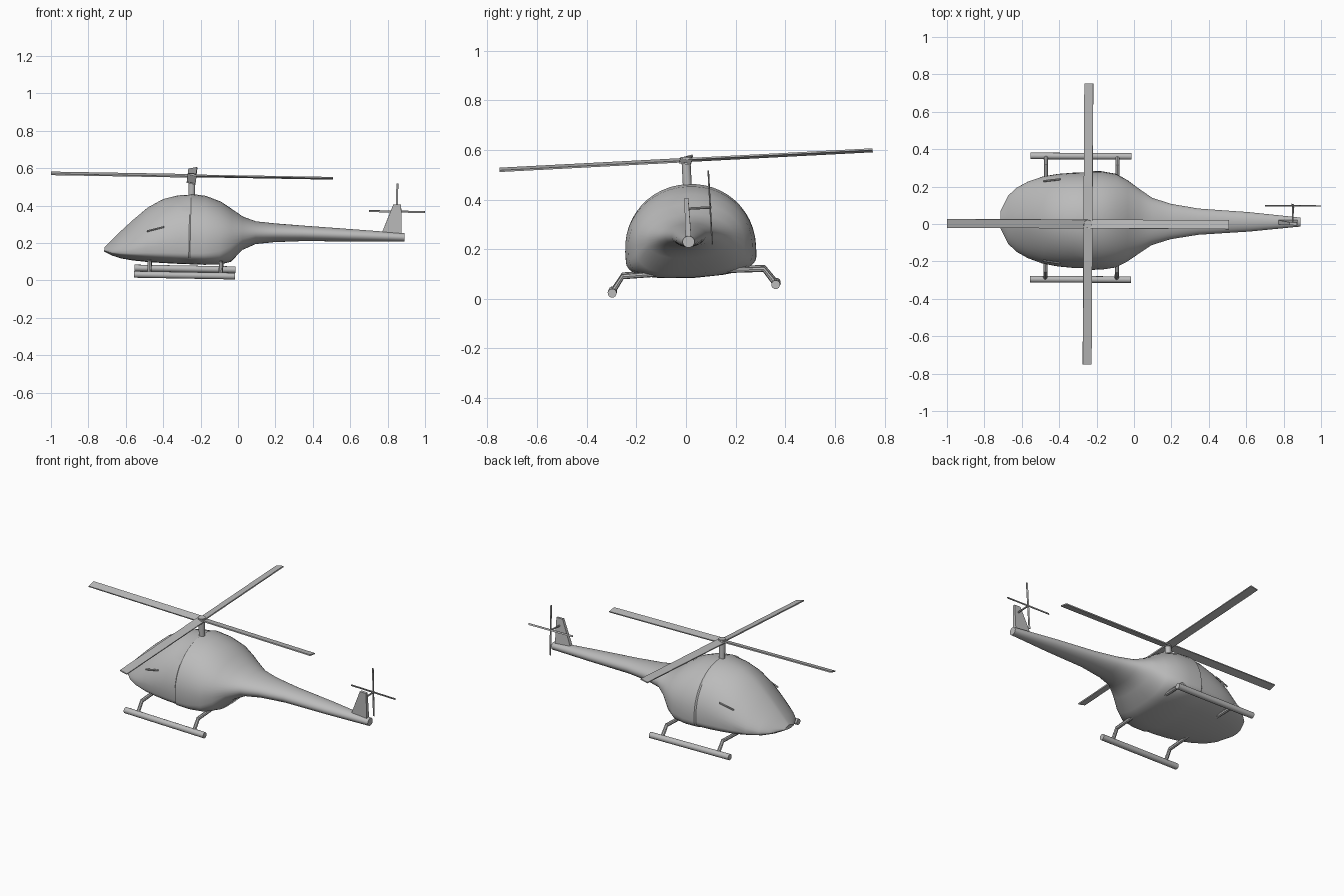
import bpy, bmesh, math
from mathutils import Matrix, Vector

if "Cube" in bpy.data.objects:
    bpy.data.objects.remove(bpy.data.objects["Cube"])

GREY = (0.5, 0.5, 0.5, 1)
mat = bpy.data.materials.new("light grey")
mat.use_nodes = True
mat.diffuse_color = GREY
mat.node_tree.nodes["Principled BSDF"].inputs["Base Color"].default_value = GREY

# Whole aircraft banks slightly about the rotor hub
HUB = Vector((-0.246, 0, 0.559))
TILT = (Matrix.Translation(HUB) @ Matrix.Rotation(math.radians(-0.35), 4, 'Z')
        @ Matrix.Rotation(math.radians(3), 4, 'X') @ Matrix.Rotation(math.radians(1), 4, 'Y')
        @ Matrix.Translation(-HUB))


def finish(name, bm, angle=35):
    bmesh.ops.recalc_face_normals(bm, faces=bm.faces)
    bm.transform(TILT)
    me = bpy.data.meshes.new(name)
    bm.to_mesh(me)
    bm.free()
    me.materials.append(mat)
    ob = bpy.data.objects.new(name, me)
    bpy.context.collection.objects.link(ob)
    bpy.ops.object.select_all(action='DESELECT')
    ob.select_set(True)
    bpy.context.view_layer.objects.active = ob
    bpy.ops.object.shade_smooth_by_angle(angle=math.radians(angle))


def loft(bm, rings):
    loops = [[bm.verts.new(p) for p in ring] for ring in rings]
    n = len(loops[0])
    for a, b in zip(loops, loops[1:]):
        for i in range(n):
            bm.faces.new((a[i], a[(i + 1) % n], b[(i + 1) % n], b[i]))
    bm.faces.new(loops[0])
    bm.faces.new(loops[-1])


def tube(bm, path, r, sides=12):
    path = [Vector(p) for p in path]
    rings = []
    for i, p in enumerate(path):
        d = (path[min(i + 1, len(path) - 1)] - path[max(i - 1, 0)]).normalized()
        u = d.orthogonal().normalized() if abs(d.x) > 0.9 else Vector((1, 0, 0))
        u = (u - d * u.dot(d)).normalized()
        v = d.cross(u)
        rings.append([p + r * (u * math.cos(t) + v * math.sin(t))
                      for t in (2 * math.pi * k / sides for k in range(sides))])
    loft(bm, rings)


def box(bm, size, matrix):
    bmesh.ops.create_cube(bm, size=1, matrix=matrix @ Matrix.Diagonal((*size, 1)))


# Fuselage and tail boom: x, half width, top, bottom, widest height, lower squareness
SECTIONS = [
    (-0.708, 0.045, 0.168, 0.145, 0.152, 2.5), (-0.665, 0.130, 0.212, 0.125, 0.150, 4),
    (-0.62, 0.172, 0.258, 0.111, 0.155, 5), (-0.56, 0.205, 0.315, 0.101, 0.165, 6),
    (-0.48, 0.233, 0.385, 0.094, 0.185, 6), (-0.40, 0.247, 0.431, 0.090, 0.195, 6),
    (-0.32, 0.254, 0.453, 0.087, 0.20, 6), (-0.255, 0.256, 0.458, 0.086, 0.20, 6),
    (-0.248, 0.264, 0.462, 0.085, 0.20, 6), (-0.17, 0.263, 0.453, 0.084, 0.205, 5.5),
    (-0.09, 0.250, 0.424, 0.088, 0.215, 4.5), (-0.03, 0.218, 0.385, 0.104, 0.23, 3.2),
    (0.03, 0.175, 0.345, 0.168, 0.25, 2.4), (0.10, 0.127, 0.321, 0.200, 0.26, 2),
    (0.20, 0.095, 0.312, 0.212, 0.262, 2), (0.35, 0.070, 0.303, 0.220, 0.262, 2),
    (0.62, 0.052, 0.288, 0.223, 0.256, 2), (0.895, 0.024, 0.272, 0.226, 0.249, 2)]


def section(x, w, top, bottom, mid, low, n=48):
    upper = min(2.05, max(1.5, 2.05 + (x + 0.25) * 1.5))  # canopy peaks toward the nose
    chine = 0.008 * (low - 2)  # belly bulges below its side edges
    ring = []
    for k in range(n):
        t = 2 * math.pi * k / n
        c, s = math.cos(t), math.sin(t)
        e = 2 / (upper if s >= 0 else low)
        side = math.copysign(abs(c) ** e, c)
        if s >= 0:
            z = mid + (top - mid) * s ** e
        else:
            drop = abs(s) ** e
            z = mid + (bottom + chine - mid) * drop - chine * (1 - side * side) * drop
        ring.append((x, side * w, z))
    return ring


bm = bmesh.new()
loft(bm, [section(*s) for s in SECTIONS])
finish("fuselage", bm)

# Tail fin, tapering upward
bm = bmesh.new()
loft(bm, [[(x0, -t, z), (x1, -t, z), (x1, t, z), (x0, t, z)]
          for x0, x1, t, z in ((0.766, 0.88, 0.012, 0.25), (0.833, 0.875, 0.008, 0.425))])
finish("tail_fin", bm)

# Tail rotor with shaft and two crossed blades
TAIL = Vector((0.852, 0.094, 0.382))
bm = bmesh.new()
tube(bm, [(TAIL.x, 0, TAIL.z), (TAIL.x, 0.1, TAIL.z)], 0.005, 8)
finish("tail_rotor_shaft", bm)
bm = bmesh.new()
for spin in (0, 90):
    box(bm, (0.30, 0.004, 0.010), Matrix.Translation(TAIL)
        @ Matrix.Rotation(math.radians(spin), 4, 'Y') @ Matrix.Rotation(math.radians(15), 4, 'X'))
finish("tail_rotor_blades", bm)

# Rotor mast and cap
bm = bmesh.new()
tube(bm, [(HUB.x, 0, 0.44), (HUB.x, 0, 0.56)], 0.018, 16)
tube(bm, [(HUB.x, 0, 0.55), (HUB.x, 0, 0.572)], 0.022, 16)
finish("rotor_mast", bm)

# Four main blades, each pitched a little
bm = bmesh.new()
for k in range(4):
    box(bm, (0.753, 0.048, 0.007), Matrix.Translation(HUB)
        @ Matrix.Rotation(k * math.pi / 2, 4, 'Z') @ Matrix.Translation((0.3765, 0, 0))
        @ Matrix.Rotation(math.radians(-12), 4, 'X'))
finish("main_rotor_blades", bm)

# Landing skids and bent legs
for side, label in ((-1, "front"), (1, "rear")):
    y = 0.006
    bm = bmesh.new()
    tube(bm, [(-0.546, y + side * 0.33, 0.043), (-0.006, y + side * 0.33, 0.043)], 0.018)
    finish(label + "_skid", bm)
    bm = bmesh.new()
    for x in (-0.464, -0.082):
        tube(bm, [(x, y + side * 0.33, 0.043), (x, y + side * 0.285, 0.106),
                  (x, y + side * 0.12, 0.11)], 0.011, 8)
    finish(label + "_skid_legs", bm)

# Short brow ridges on the canopy sides
bm = bmesh.new()
for side in (-1, 1):
    tube(bm, [(-0.48, side * 0.213, 0.27), (-0.39, side * 0.225, 0.295)], 0.005, 6)
finish("canopy_ridges", bm)
